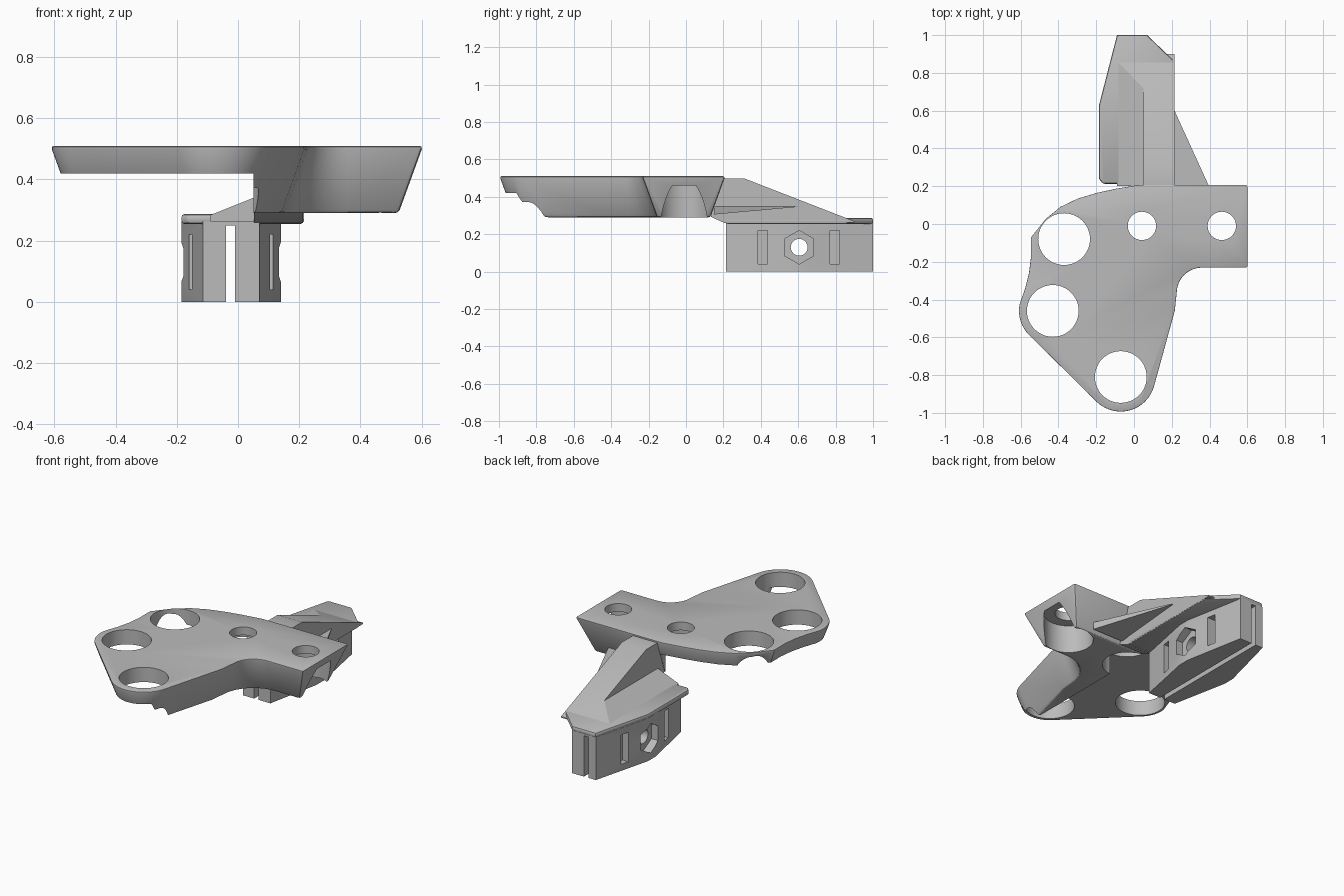
import bpy, bmesh, math
from mathutils import Vector

if "Cube" in bpy.data.objects:
    bpy.data.objects.remove(bpy.data.objects["Cube"], do_unlink=True)

grey = bpy.data.materials.new("plain_grey")
grey.use_nodes = True
COLOUR = (0.5, 0.5, 0.5, 1)
grey.diffuse_color = COLOUR
grey.node_tree.nodes["Principled BSDF"].inputs["Base Color"].default_value = COLOUR


def arc(cx, cy, r, start, end, n):
    angles = [math.radians(start + (end - start) * i / n) for i in range(n + 1)]
    return [(cx + r * math.cos(a), cy + r * math.sin(a)) for a in angles]


def ring(cx, cy, r, n=48, phase=0):
    return arc(cx, cy, r, phase, phase + 360, n)[:-1]


def rect(u0, u1, v0, v1):
    return [(u0, v0), (u1, v0), (u1, v1), (u0, v1)]


def inset(points, d):
    """Mitred inset of a counter-clockwise outline."""
    out = []
    for i, p in enumerate(points):
        p = Vector(p)
        a = (p - Vector(points[i - 1])).normalized()
        b = (Vector(points[(i + 1) % len(points)]) - p).normalized()
        na, nb = Vector((-a.y, a.x)), Vector((-b.y, b.x))
        out.append(tuple(p + (na + nb) * d / (1 + na.dot(nb))))
    return out


def place(p, h, axis):
    return {"x": (h, p[0], p[1]), "y": (p[0], h, p[1]), "z": (p[0], p[1], h)}[axis]


def loft(name, low, high, h0, h1, axis="z", bevel=0, cuts=()):
    """Solid between two matching outlines, optionally bevelled and trimmed."""
    bm = bmesh.new()
    a = [bm.verts.new(place(p, h0, axis)) for p in low]
    b = [bm.verts.new(place(p, h1, axis)) for p in high]
    bm.faces.new(a)
    bm.faces.new(b)
    for i in range(len(a)):
        j = (i + 1) % len(a)
        bm.faces.new((a[i], a[j], b[j], b[i]))
    bmesh.ops.recalc_face_normals(bm, faces=bm.faces[:])
    for point, normal in cuts:
        bmesh.ops.bisect_plane(bm, geom=bm.verts[:] + bm.edges[:] + bm.faces[:],
                               plane_co=point, plane_no=normal, clear_outer=True)
        bmesh.ops.holes_fill(bm, edges=[e for e in bm.edges if e.is_boundary], sides=0)
    if bevel:
        sharp = [e for e in bm.edges if e.calc_face_angle(0) > math.radians(50)]
        bmesh.ops.bevel(bm, geom=sharp, offset=bevel, segments=2, profile=0.5,
                        affect='EDGES', clamp_overlap=True)
    bmesh.ops.recalc_face_normals(bm, faces=bm.faces[:])
    mesh = bpy.data.meshes.new(name)
    bm.to_mesh(mesh)
    bm.free()
    mesh.materials.append(grey)
    obj = bpy.data.objects.new(name, mesh)
    bpy.context.collection.objects.link(obj)
    return obj


def prism(name, points, h0, h1, axis="z", **kw):
    return loft(name, points, points, h0, h1, axis, **kw)


def activate(obj):
    bpy.ops.object.select_all(action='DESELECT')
    obj.select_set(True)
    bpy.context.view_layer.objects.active = obj


def carve(obj, cutters):
    for c in cutters:
        m = obj.modifiers.new("cut", 'BOOLEAN')
        m.operation, m.solver, m.object = 'DIFFERENCE', 'EXACT', c
        activate(obj)
        bpy.ops.object.modifier_apply(modifier=m.name)
        bpy.data.objects.remove(c, do_unlink=True)


# Mounting plate: tapered walls, thin on one side and deep on the other
outline = [(0.605, 0.21), (0.02, 0.21), (-0.1, 0.19), (-0.2, 0.168), (-0.3, 0.138),
           (-0.39, 0.095), (-0.47, 0.03), (-0.55, -0.07), (-0.55, -0.18),
           (-0.56, -0.26), (-0.58, -0.34)]
outline += arc(-0.43, -0.46, 0.183, 168, 226, 8)
outline += arc(-0.07, -0.81, 0.187, 227, 343, 16)
outline += [(0.22, -0.46)]
outline += arc(0.36, -0.365, 0.13, 180, 90, 10)
outline += [(0.605, -0.235)]
plate = loft("mounting_plate", inset(outline, 0.08), outline, 0.29, 0.51, bevel=0.012)

cutters = [prism("thin_side_cutter", rect(-1, 0.05, -1.2, 0.5), 0.1, 0.42)]
for x, y in [(-0.37, -0.08), (-0.43, -0.46), (-0.07, -0.81)]:
    cutters.append(prism("large_hole_cutter", ring(x, y, 0.137), 0.1, 0.7))
for x in (0.042, 0.465):
    cutters.append(prism("pocket_cutter", ring(x, -0.01, 0.137), 0.1, 0.46))
    cutters.append(prism("small_hole_cutter", ring(x, -0.01, 0.075), 0.4, 0.7))
carve(plate, cutters)

# Split clamp with nut recesses, bolt hole and strap slots
clamp = prism("clamp", [(-0.09, 1), (-0.185, 0.63), (-0.185, 0.56), (-0.115, 0.213),
                        (0.07, 0.213), (0.14, 0.56), (0.14, 0.63), (0.07, 1)], 0, 0.262)
cutters = [prism("slit_cutter", rect(-0.04, -0.01, 0, 1.2), -0.1, 0.25),
           prism("bolt_cutter", ring(0.605, 0.13, 0.045, 24), -0.5, 0.5, "x")]
for inner, outer in ((0.09, 0.4), (-0.4, -0.135)):
    cutters.append(prism("nut_cutter", ring(0.605, 0.13, 0.09, 6, 90), inner, outer, "x"))
for inner, outer in ((0.06, 0.4), (-0.4, -0.11)):
    for y in (0.41, 0.795):
        cutters.append(prism("slot_cutter", rect(y - 0.025, y + 0.025, 0.04, 0.22),
                             inner, outer, "x"))
carve(clamp, cutters)

# Cap over the clamp
cap = prism("clamp_cap", [(-0.09, 1), (-0.185, 0.63), (-0.185, 0.24), (-0.165, 0.213),
                          (0.215, 0.213), (0.215, 0.86), (0.07, 1)],
            0.255, 0.287, bevel=0.01)

# Ramped arm joining the cap to the plate
arm = prism("ramp_arm", [(0.215, 0.262), (0.215, 0.6), (0.05, 0.6), (0.05, 0.34),
                         (-0.09, 0.284), (-0.09, 0.262)], 0.2, 0.9, "y",
            cuts=[((0, 0.86, 0.285), (0, 0.21, 0.54)), ((0, 0, 0.498), (0, 0, 1))])
root = prism("arm_root", [(0.135, 0.292), (0.135, 0.48), (0.23, 0.48), (0.23, 0.26),
                          (0.205, 0.26)], 0.052, 0.213, "x")

# Triangular side gusset, thinning towards its tip
gusset = prism("side_gusset", [(0.2, 0.15), (0.42, 0.15), (0.21, 0.61), (0.2, 0.61)],
               0.3, 0.35, cuts=[((0, 0.2, 0.31), (0, 0.036, -0.4))])

for obj in (plate, clamp, cap, arm, root, gusset):
    activate(obj)
    bpy.ops.object.shade_smooth_by_angle(angle=math.radians(30))
